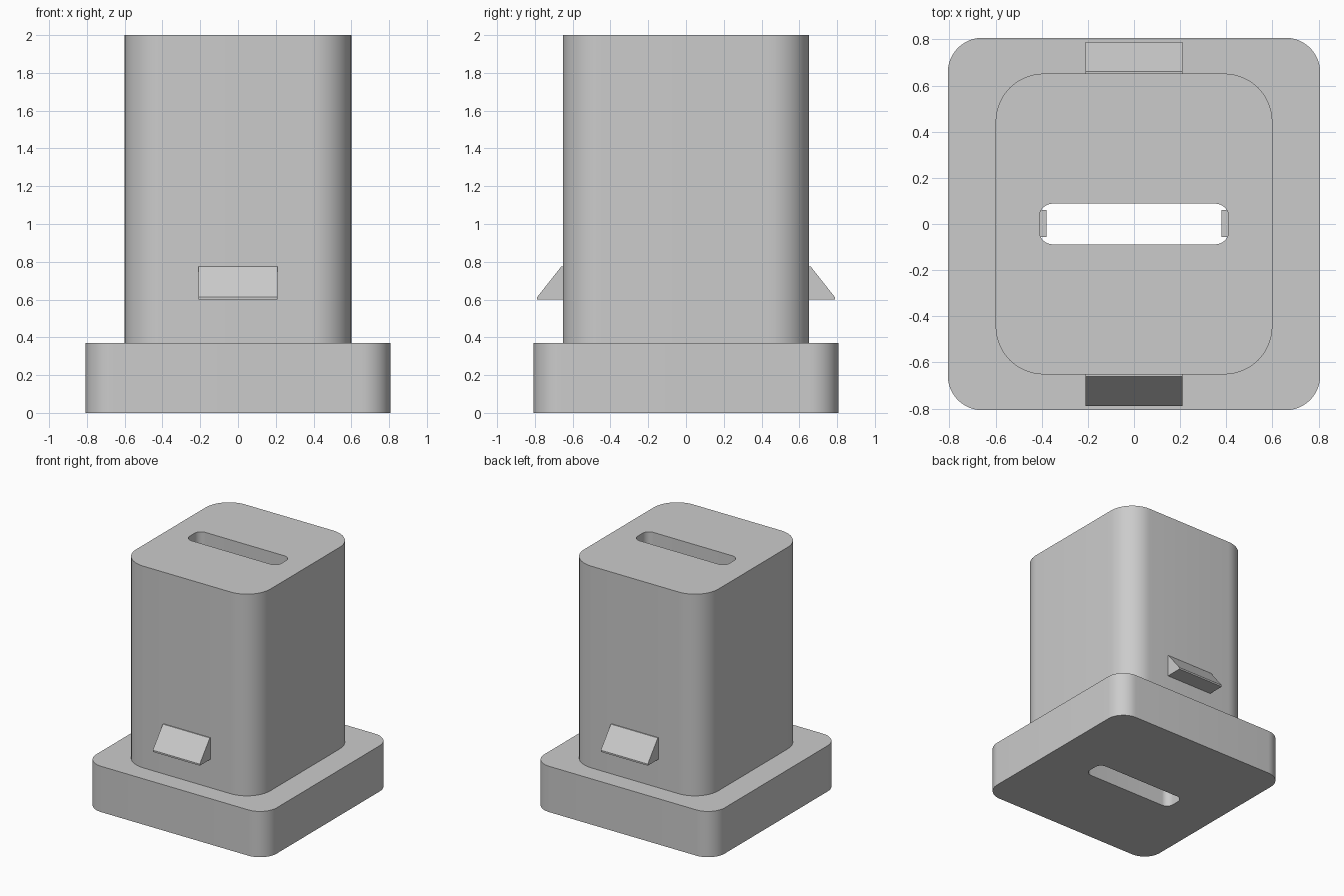
import bpy, bmesh, math

if "Cube" in bpy.data.objects:
    bpy.data.objects.remove(bpy.data.objects["Cube"])

grey = bpy.data.materials.new("light grey")
grey.diffuse_color = (0.6, 0.6, 0.6, 1)
grey.use_nodes = True
grey.node_tree.nodes["Principled BSDF"].inputs["Base Color"].default_value = grey.diffuse_color


def make_object(name, verts, faces, smooth=False):
    mesh = bpy.data.meshes.new(name)
    mesh.from_pydata(verts, [], faces)
    bm = bmesh.new()
    bm.from_mesh(mesh)
    bmesh.ops.recalc_face_normals(bm, faces=bm.faces)
    bm.to_mesh(mesh)
    bm.free()
    mesh.materials.append(grey)
    ob = bpy.data.objects.new(name, mesh)
    bpy.context.collection.objects.link(ob)
    if smooth:
        bpy.context.view_layer.objects.active = ob
        ob.select_set(True)
        bpy.ops.object.shade_smooth_by_angle(angle=math.radians(30))
        ob.select_set(False)
    return ob


def rounded_ring(hx, hy, r, z, steps=12):
    """Rounded rectangle outline with a fixed number of points."""
    ring = []
    for corner, (sx, sy) in enumerate([(1, 1), (-1, 1), (-1, -1), (1, -1)]):
        for i in range(steps + 1):
            a = math.pi / 2 * (corner + i / steps)
            ring.append((sx * (hx - r) + r * math.cos(a),
                         sy * (hy - r) + r * math.sin(a), z))
    return ring


def extruded_profile(name, profile, half_width):
    """Prism along x from a (y, z) profile."""
    n = len(profile)
    verts = [(x, y, z) for x in (-half_width, half_width) for y, z in profile]
    faces = [tuple(range(n)), tuple(range(n, 2 * n))]
    faces += [(i, (i + 1) % n, n + (i + 1) % n, n + i) for i in range(n)]
    return make_object(name, verts, faces)


# Stepped body: wide base, tall block and a slot straight through
BASE, BLOCK, SLOT = (0.807, 0.807, 0.15), (0.6, 0.652, 0.21), (0.41, 0.088, 0.057)
rings = [rounded_ring(*shape, z) for shape, z in
         [(SLOT, 0), (BASE, 0), (BASE, 0.37), (BLOCK, 0.37), (BLOCK, 2), (SLOT, 2)]]
n, m = len(rings[0]), len(rings)
verts = [v for ring in rings for v in ring]
faces = [(a * n + i, a * n + (i + 1) % n, (a + 1) % m * n + (i + 1) % n, (a + 1) % m * n + i)
         for a in range(m) for i in range(n)]
make_object("stepped_body", verts, faces, smooth=True)

# Wedge clips on the front and back
for side, label in ((-1, "front"), (1, "back")):
    profile = [(0.64, 0.6), (0.788, 0.6), (0.788, 0.613), (0.66, 0.775), (0.64, 0.775)]
    extruded_profile(label + "_clip", [(side * y, z) for y, z in profile], 0.21)

# Small ledges at both ends inside the slot
for side, label in ((-1, "left"), (1, "right")):
    ledge = extruded_profile(label + "_slot_ledge",
                             [(-0.057, 0.6), (0.06, 0.6), (0.06, 0.775), (-0.057, 0.775)], 0.016)
    ledge.location.x = side * 0.395
